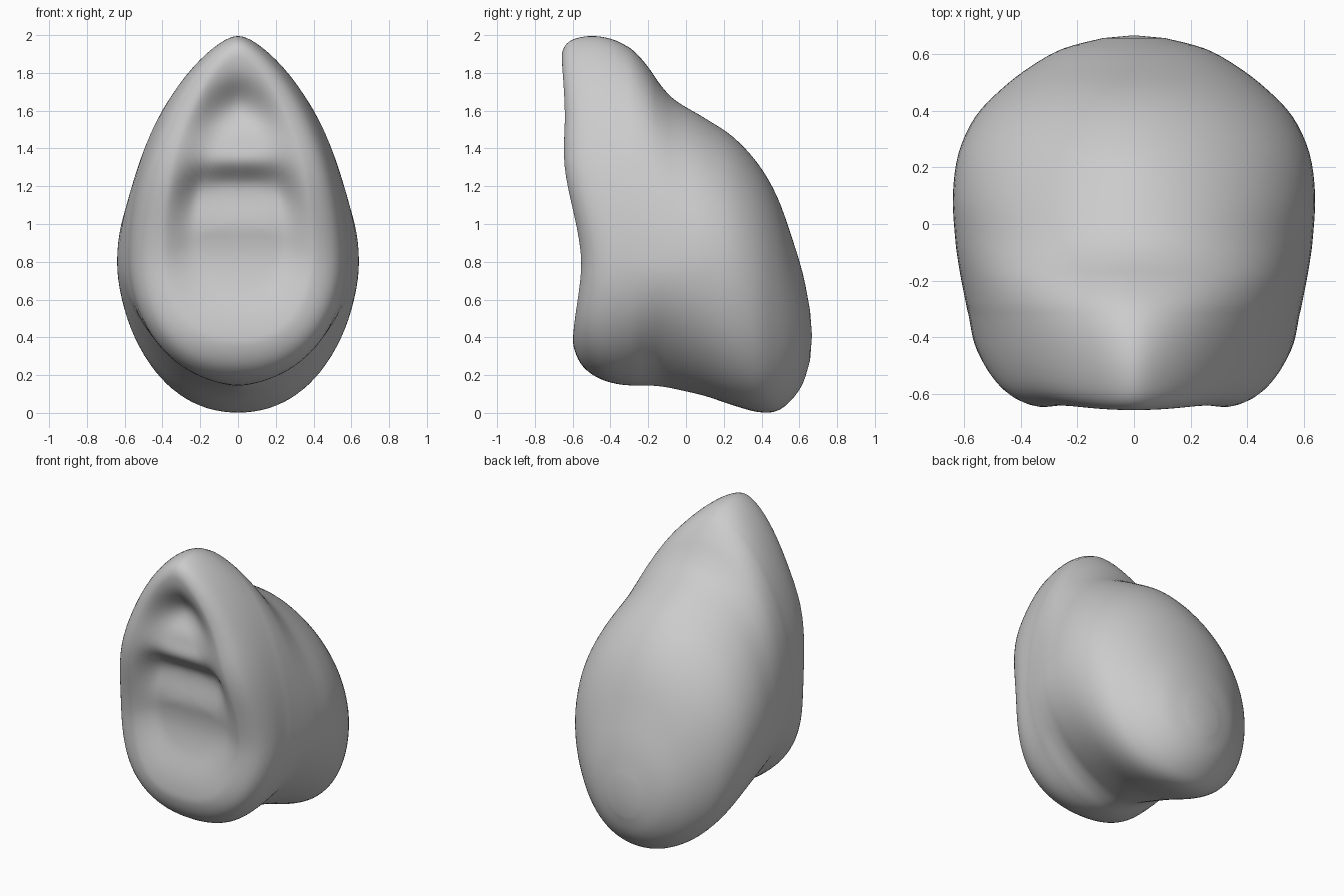
import bpy, bmesh, math
from mathutils import Vector

default_cube = bpy.data.objects.get("Cube")
if default_cube:
    bpy.data.objects.remove(default_cube, do_unlink=True)

SEGMENTS = 96      # points around each cross-section
SUBSTEPS = 4       # rings between neighbouring key sections
DISH_RINGS = 40    # rings across the hollow front
ROUNDING = .04     # softness of the peak and keel

# Key sections from the front rim to the back:
# depth, rim influence, bottom, widest height, top, half width, upper taper, lower taper
SECTIONS = [
    (-.6, 1, .37, .85, 1.9, .405, 1.35, .8),
    (-.58, 1, .3, .84, 1.95, .467, 1.37, .8),
    (-.535, .9, .23, .83, 1.985, .525, 1.38, .82),
    (-.45, .6, .175, .82, 2, .566, 1.36, .87),
    (-.35, .3, .148, .82, 1.975, .583, 1.25, 1.02),
    (-.27, .1, .145, .81, 1.915, .597, 1.13, 1.2),
    (-.2, 0, .145, .8, 1.83, .61, 1.04, 1.42),
    (-.13, 0, .14, .8, 1.73, .622, 1, 1.5),
    (-.05, 0, .125, .8, 1.65, .632, 1.03, 1.35),
    (.1, 0, .09, .8, 1.56, .64, 1.12, 1.07),
    (.25, 0, .04, .75, 1.46, .62, 1.15, .9),
    (.38, 0, .005, .66, 1.32, .56, 1.1, .88),
    (.48, 0, .01, .58, 1.15, .465, 1.05, .92),
    (.56, 0, .07, .5, .93, .36, 1, .95),
    (.62, 0, .16, .45, .73, .25, 1, 1),
    (.657, 0, .28, .41, .54, .11, 1, 1),
]

# Rim wave and hollow depth, both as (height, offset) profiles
RIM_WAVE = [(.35, 0), (.8, .045), (1.37, -.05), (1.55, -.042), (1.95, -.06)]
HOLLOW = [(.3, 0), (.95, .05), (1.21, .12), (1.34, .03),
          (1.44, .05), (1.67, .14), (1.9, 0)]


def smooth(t):
    t = min(max(t, 0), 1)
    return t * t * (3 - 2 * t)


def profile(points, height):
    """Eased interpolation through a list of (height, value) points."""
    if height <= points[0][0]:
        return points[0][1]
    for (h0, v0), (h1, v1) in zip(points, points[1:]):
        if height <= h1:
            return v0 + (v1 - v0) * smooth((height - h0) / (h1 - h0))
    return points[-1][1]


def spline(p0, p1, p2, p3, t):
    """Catmull-Rom blend of four neighbouring key sections."""
    return [b + .5 * t * (c - a + t * (2 * a - 5 * b + 4 * c - d
            + t * (3 * (b - c) + d - a))) for a, b, c, d in zip(p0, p1, p2, p3)]


def section_points(section):
    """Egg-shaped outline with a narrow top and a rounded bottom."""
    y, wave, bottom, middle, top, width, upper, lower = section
    points = []
    for i in range(SEGMENTS):
        angle = math.tau * i / SEGMENTS
        c, s = math.cos(angle), math.sin(angle)
        taper, reach = (upper, top - middle) if s > 0 else (lower, middle - bottom)
        x = width * c * ((c * c + ROUNDING) / (1 + ROUNDING)) ** ((taper - 1) / 2)
        z = middle + reach * s
        points.append(Vector((x, y + wave * profile(RIM_WAVE, z), z)))
    return points


bm = bmesh.new()


def add_ring(points):
    return [bm.verts.new(p) for p in points]


def bridge(ring_a, ring_b):
    for i in range(SEGMENTS):
        j = (i + 1) % SEGMENTS
        bm.faces.new((ring_a[i], ring_a[j], ring_b[j], ring_b[i]))


def close(ring, point):
    tip = bm.verts.new(point)
    for i in range(SEGMENTS):
        bm.faces.new((ring[i], ring[(i + 1) % SEGMENTS], tip))


# Outer shell, lofted from the rim to the back
last = len(SECTIONS) - 1
shell = []
for k in range(last):
    keys = [SECTIONS[min(max(k + o, 0), last)] for o in (-1, 0, 1, 2)]
    for step in range(SUBSTEPS):
        shell.append(add_ring(section_points(spline(*keys, step / SUBSTEPS))))
shell.append(add_ring(section_points(SECTIONS[-1])))
for ring_a, ring_b in zip(shell, shell[1:]):
    bridge(ring_a, ring_b)
close(shell[-1], (0, .667, .41))

# Hollow front with a hood recess, a rounded ledge and a shallow lower dish
rim = section_points(SECTIONS[0])
center = 1.05


def dish_point(p, scale):
    z = center + (p.z - center) * scale
    depth = profile(HOLLOW, z) * smooth((1 - scale) / .45)
    return Vector((p.x * scale, SECTIONS[0][0] + profile(RIM_WAVE, z) + depth, z))


previous = shell[0]
for n in range(1, DISH_RINGS):
    ring = add_ring([dish_point(p, 1 - n / DISH_RINGS) for p in rim])
    bridge(previous, ring)
    previous = ring
close(previous, dish_point(rim[0], 0))

# Soften the rim and the ledge
for _ in range(5):
    bmesh.ops.smooth_vert(bm, verts=[v for v in bm.verts if v.co.y < -.3], factor=.5,
                          use_axis_x=True, use_axis_y=True, use_axis_z=True)
bmesh.ops.recalc_face_normals(bm, faces=bm.faces[:])
mesh = bpy.data.meshes.new("hooded_shell")
bm.to_mesh(mesh)
bm.free()
mesh.shade_smooth()

# Single grey finish
grey = bpy.data.materials.new("plain_grey")
grey.use_nodes = True
color = (.6, .6, .6, 1)
grey.diffuse_color = color
grey.node_tree.nodes["Principled BSDF"].inputs["Base Color"].default_value = color
mesh.materials.append(grey)
hooded_shell = bpy.data.objects.new("hooded_shell", mesh)
bpy.context.collection.objects.link(hooded_shell)
